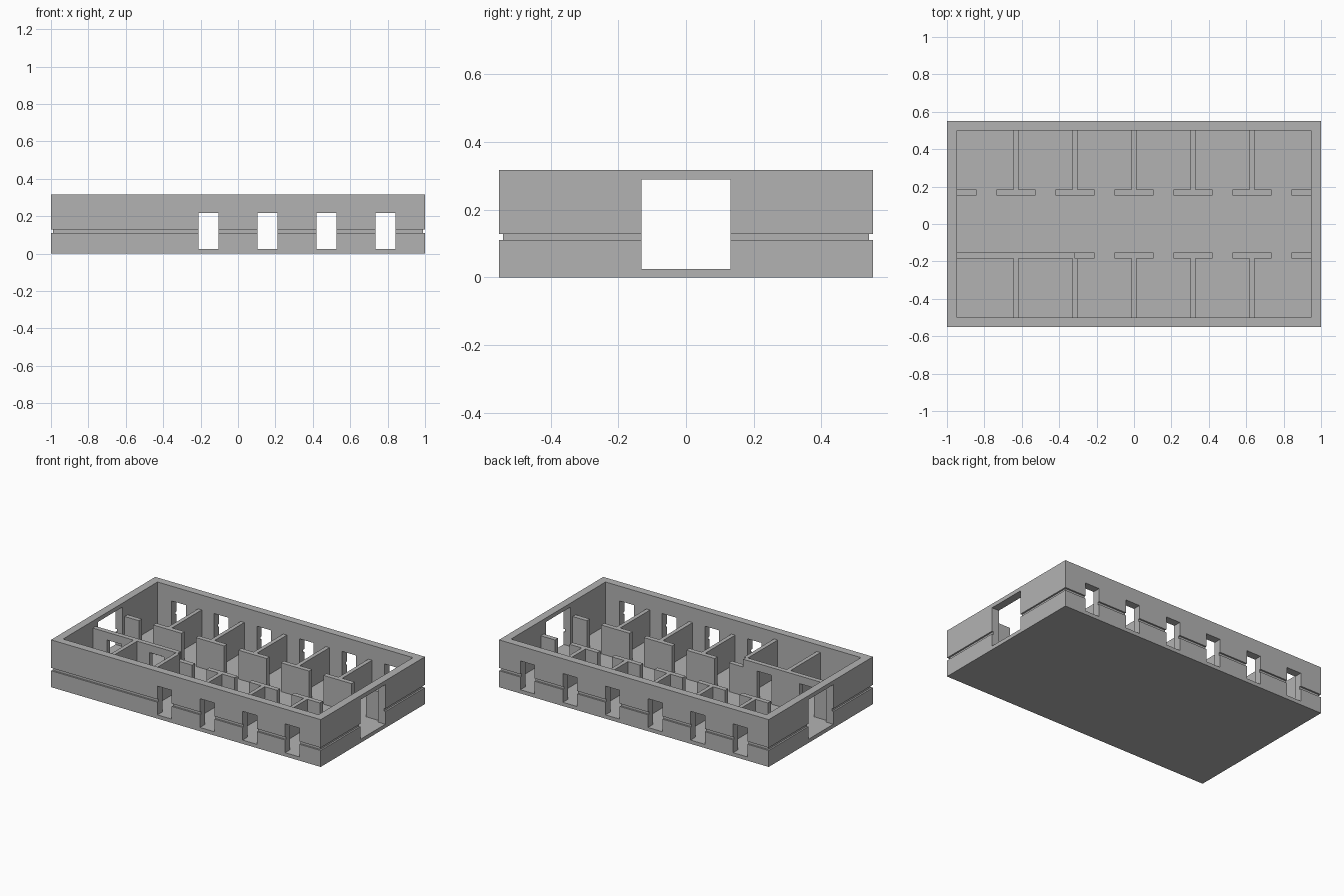
import bpy
import bmesh

cube = bpy.data.objects.get("Cube")
if cube:
    bpy.data.objects.remove(cube, do_unlink=True)

# Main dimensions
HALF_X, HALF_Y, TOP = 1.0, 0.552, 0.317
IN_X, IN_Y, FLOOR = 0.947, 0.5, 0.025
GROOVE_LOW, GROOVE_HIGH, GROOVE_DEPTH = 0.11, 0.129, 0.011
DOOR_TOP, TALL = 0.218, 0.27
HALL_IN, HALL_OUT = 0.153, 0.185
PITCH, GAP = 0.3155, 0.053

partition_x = [PITCH * i for i in range(-2, 3)]
partition_x = [x - 0.001 for x in partition_x]
door_x = [PITCH * (i + 0.5) for i in range(-3, 3)]
TALL_END = partition_x[1]

grey = bpy.data.materials.new("plain_grey")
grey.use_nodes = True
grey.diffuse_color = (0.45, 0.45, 0.45, 1)
for node in grey.node_tree.nodes:
    if node.type == 'BSDF_PRINCIPLED':
        node.inputs["Base Color"].default_value = grey.diffuse_color


def finish(name, bm):
    bmesh.ops.recalc_face_normals(bm, faces=bm.faces)
    mesh = bpy.data.meshes.new(name)
    bm.to_mesh(mesh)
    bm.free()
    mesh.materials.append(grey)
    obj = bpy.data.objects.new(name, mesh)
    bpy.context.collection.objects.link(obj)
    return obj


def prism(bm, profile, y0, y1):
    """Extrude an outline in x and z along y."""
    a = [bm.verts.new((x, y0, z)) for x, z in profile]
    b = [bm.verts.new((x, y1, z)) for x, z in profile]
    bm.faces.new(a)
    bm.faces.new(b[::-1])
    for i in range(len(a)):
        j = (i + 1) % len(a)
        bm.faces.new((a[i], b[i], b[j], a[j]))


def box(bm, x0, x1, y0, y1, z0, z1):
    prism(bm, [(x0, z0), (x1, z0), (x1, z1), (x0, z1)], y0, y1)


# Outer shell: rectangular rings from the underside, round the rim, to the floor
d = GROOVE_DEPTH
rings = [(HALF_X, HALF_Y, 0), (HALF_X, HALF_Y, GROOVE_LOW),
         (HALF_X - d, HALF_Y - d, GROOVE_LOW),
         (HALF_X - d, HALF_Y - d, GROOVE_HIGH),
         (HALF_X, HALF_Y, GROOVE_HIGH), (HALF_X, HALF_Y, TOP),
         (IN_X, IN_Y, TOP), (IN_X, IN_Y, FLOOR)]
bm = bmesh.new()
loops = [[bm.verts.new((sx * x, sy * y, z))
          for sx, sy in ((-1, -1), (1, -1), (1, 1), (-1, 1))]
         for x, y, z in rings]
for low, high in zip(loops, loops[1:]):
    for i in range(4):
        j = (i + 1) % 4
        bm.faces.new((low[i], low[j], high[j], high[i]))
bm.faces.new(loops[0])
bm.faces.new(loops[-1])
shell = finish("outer_walls_and_floor", bm)

# Openings: six at the back, four at the front, a wide one at each end
bm = bmesh.new()
for i, x in enumerate(door_x):
    box(bm, x - GAP, x + GAP, IN_Y - 0.03, HALF_Y + 0.1, FLOOR, DOOR_TOP)
    if i >= 2:
        box(bm, x - GAP, x + GAP, -HALF_Y - 0.1, -IN_Y + 0.03, FLOOR, DOOR_TOP)
for x0, x1 in ((-1.1, -0.92), (0.92, 1.1)):
    box(bm, x0, x1, -0.132, 0.132, FLOOR, 0.29)
cutter = finish("opening_cutter", bm)
cutter.hide_render = True
cut = shell.modifiers.new("openings", 'BOOLEAN')
cut.operation = 'DIFFERENCE'
cut.solver = 'EXACT'
cut.object = cutter
bpy.context.view_layer.objects.active = shell
shell.select_set(True)
bpy.ops.object.modifier_apply(modifier=cut.name)
bpy.data.objects.remove(cutter, do_unlink=True)

# Low hall walls standing between the doorways
edges = [-IN_X] + [x + s * GAP for x in door_x for s in (-1, 1)] + [IN_X]
spans = list(zip(edges[::2], edges[1::2]))
bm = bmesh.new()
for x0, x1 in spans:
    box(bm, x0, x1, HALL_IN, HALL_OUT, FLOOR, DOOR_TOP)
finish("back_hall_wall", bm)
bm = bmesh.new()
for x0, x1 in spans[2:]:
    box(bm, max(x0, TALL_END), x1, -HALL_OUT, -HALL_IN, FLOOR, DOOR_TOP)
finish("front_hall_wall", bm)

# Taller hall wall with two doorways under a lintel
outline = [(-IN_X, TALL), (-IN_X, FLOOR)]
for x in door_x[:2]:
    outline += [(x - GAP, FLOOR), (x - GAP, DOOR_TOP),
                (x + GAP, DOOR_TOP), (x + GAP, FLOOR)]
outline += [(TALL_END, FLOOR), (TALL_END, TALL)]
bm = bmesh.new()
prism(bm, outline, -HALL_OUT, -HALL_IN)
finish("tall_hall_wall", bm)

# Partitions between the rooms
for side, name in ((1, "back_partitions"), (-1, "front_partitions")):
    bm = bmesh.new()
    for i, x in enumerate(partition_x):
        top = TALL if side < 0 and i < 2 else DOOR_TOP
        y0, y1 = sorted((side * HALL_OUT, side * IN_Y))
        box(bm, x - 0.0135, x + 0.0135, y0, y1, FLOOR, top)
    finish(name, bm)
